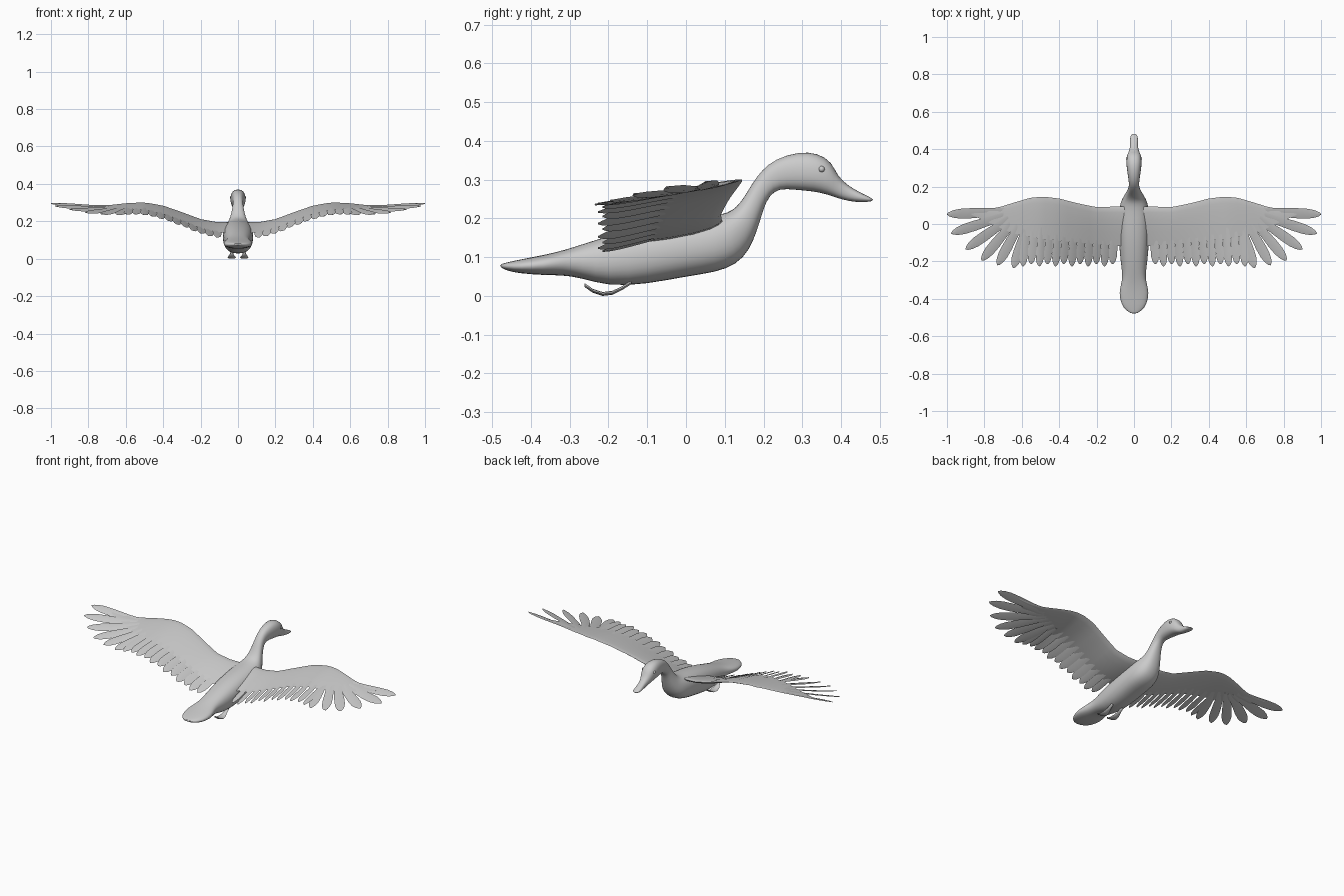
import bpy, bmesh, math
from mathutils import Vector

cube = bpy.data.objects.get("Cube")
if cube:
    bpy.data.objects.remove(cube, do_unlink=True)

grey = bpy.data.materials.new("soft grey")
grey.use_nodes = True
grey.diffuse_color = (0.6, 0.6, 0.6, 1)
grey.node_tree.nodes["Principled BSDF"].inputs["Base Color"].default_value = (0.6, 0.6, 0.6, 1)


def loft(bm, rings):
    """Skin closed rings of points and cap both ends."""
    rows = [[bm.verts.new(p) for p in ring] for ring in rings]
    count = len(rows[0])
    for a, b in zip(rows, rows[1:]):
        for i in range(count):
            j = (i + 1) % count
            bm.faces.new((a[i], a[j], b[j], b[i]))
    bm.faces.new(rows[0][::-1])
    bm.faces.new(rows[-1])


def finish(bm, name, mirror=False, subdivide=False, angle=60):
    bmesh.ops.recalc_face_normals(bm, faces=bm.faces[:])
    mesh = bpy.data.meshes.new(name)
    bm.to_mesh(mesh)
    bm.free()
    obj = bpy.data.objects.new(name, mesh)
    bpy.context.collection.objects.link(obj)
    mesh.materials.append(grey)
    bpy.ops.object.select_all(action="DESELECT")
    obj.select_set(True)
    bpy.context.view_layer.objects.active = obj
    bpy.ops.object.shade_smooth_by_angle(angle=math.radians(angle))
    if mirror:
        obj.modifiers.new("Mirror", "MIRROR")
    if subdivide:
        obj.modifiers.new("Subdivision", "SUBSURF").levels = 1
    return obj


def sample(table, x):
    """Linear interpolation through (position, value) pairs."""
    for (x0, v0), (x1, v1) in zip(table, table[1:]):
        if x <= x1:
            return v0 + (v1 - v0) * max(0, (x - x0) / (x1 - x0))
    return table[-1][1]


# Body, neck, head and bill: back y, z; belly y, z; half width (hundredths)
sections = [
    (-48, 8.2, -48, 7.4, 1.5), (-46, 8.7, -46, 6.4, 4.5), (-43, 9.4, -43, 5.8, 7),
    (-36, 10.7, -37, 5.3, 8.3), (-31, 12, -32, 5.3, 6.7), (-27, 13.3, -27, 4.6, 6.2),
    (-20, 15.6, -20, 2.3, 7.3), (-10, 18.3, -10, 2.9, 8.2), (0, 20, 0, 4.9, 8.4),
    (7, 20.7, 8, 6, 8.2), (11, 21.6, 13, 8, 7.2), (13, 23, 16.3, 11.5, 5.6),
    (15, 25.5, 18.5, 17, 4.2), (17, 29, 20, 22.5, 3.2), (19.5, 32.5, 21.5, 25.8, 2.7),
    (23, 35.4, 24, 27.7, 2.9), (29, 37.3, 28, 27.3, 3.8), (34, 37, 33, 26.9, 4.3),
    (37.7, 34.6, 36.5, 26.1, 3.7), (39, 31, 39, 25.2, 2.6), (42, 28.3, 42, 24.4, 2),
    (45, 26.7, 45, 24.1, 2.3), (47.6, 25.4, 47.6, 24.3, 1.8), (48.2, 25, 48.2, 24.6, 0.8)]


def soft_box(v):
    return math.copysign(abs(v) ** 0.85, v)


bm = bmesh.new()
rings = []
for ty, tz, by, bz, half in sections:
    top, low = Vector((0, ty, tz)) / 100, Vector((0, by, bz)) / 100
    ring = []
    for i in range(16):
        a = math.tau * i / 16
        p = (top + low) / 2 + (top - low) / 2 * soft_box(math.sin(a))
        p.x = half / 100 * soft_box(math.cos(a))
        ring.append(p)
    rings.append(ring)
loft(bm, rings)
finish(bm, "body", subdivide=True)

# Wing shape along the span
lead_y = [(0.04, 0.095), (0.2, 0.09), (0.3, 0.11), (0.4, 0.136), (0.48, 0.146),
          (0.55, 0.141), (0.63, 0.118), (0.72, 0.09), (0.8, 0.076), (1, 0.065)]
lead_z = [(0.04, 0.195), (0.12, 0.197), (0.2, 0.212), (0.3, 0.25), (0.4, 0.285),
          (0.5, 0.303), (0.6, 0.298), (0.7, 0.287), (0.8, 0.286), (1, 0.3)]
rear_y = [(0.04, -0.12), (0.3, -0.1), (0.5, -0.08), (0.65, -0.05), (0.76, 0), (0.87, 0.05)]
slope = [(0.04, 0.27), (0.5, 0.17), (1, 0.12)]
depth = [(0.04, 0.04), (0.3, 0.025), (0.6, 0.014), (0.9, 0.004)]


def wing_z(x, y):
    return sample(lead_z, x) - sample(slope, x) * (sample(lead_y, x) - y)


# Wing arm: airfoil sections from the shoulder outward
bm = bmesh.new()
rings = []
for k in range(22):
    x = 0.04 + 0.83 * k / 21
    front, rear, thick = sample(lead_y, x), sample(rear_y, x), sample(depth, x)
    ring = []
    for side, steps in ((0, (0, 0.04, 0.15, 0.35, 0.65, 1)), (-1, (0.9, 0.65, 0.35, 0.15, 0.04))):
        for s in steps:
            y = front + (rear - front) * s
            bulge = thick * math.sqrt(s) * (1 - s) * 1.6
            ring.append((x, y, wing_z(x, y) + bulge * (0.35 if side == 0 else -0.65) - 0.002))
    rings.append(ring)
loft(bm, rings)
finish(bm, "wings", mirror=True)

# Flight feathers: thin, ridged blades that follow the wing surface
blade = [(0, 0.7), (0.3, 0.85), (0.6, 1), (0.78, 0.97), (0.9, 0.72), (0.97, 0.38), (1, 0.06)]


def feather(bm, root, tip, half, tilt):
    root, tip = Vector(root), Vector(tip)
    across = Vector((-(tip - root).y, (tip - root).x)).normalized()
    rings = []
    for t, w in blade:
        mid = root.lerp(tip, t)
        ring = []
        for u, lift in ((-1, 0), (0, 0.003), (1, 0), (0, -0.002)):
            p = mid + across * half * w * u
            ring.append((p.x, p.y, wing_z(p.x, p.y) + lift + tilt * u * w - 0.004))
        rings.append(ring)
    loft(bm, rings)


bm = bmesh.new()
for i in range(12):
    x = 0.115 + 0.043 * i
    feather(bm, (x - 0.01, -0.02), (x + 0.006 * i / 11, -0.215 - 0.012 * (i % 2)), 0.022, 0.004)
finish(bm, "secondary_feathers", mirror=True, angle=40)

bm = bmesh.new()
primaries = [((0.57, 0), (0.645, -0.235)), ((0.6, 0.02), (0.73, -0.22)),
             ((0.63, 0.03), (0.815, -0.195)), ((0.65, 0.04), (0.9, -0.135)),
             ((0.67, 0.05), (0.978, -0.05)), ((0.68, 0.066), (1, 0.052))]
for root, tip in primaries:
    feather(bm, root, tip, 0.027, 0.005)
finish(bm, "primary_feathers", mirror=True, angle=40)

# Feet: curved webbed paddles tucked under the tail
bm = bmesh.new()
foot = [(-0.14, 0.036, 0.008), (-0.165, 0.02, 0.011), (-0.19, 0.008, 0.018),
        (-0.215, 0.005, 0.022), (-0.24, 0.013, 0.018), (-0.262, 0.028, 0.006)]
rings = []
for y, z, half in foot:
    rings.append([(0.034 + half * math.cos(a), y, z + 0.005 * math.sin(a))
                  for a in (math.tau * i / 8 for i in range(8))])
loft(bm, rings)
finish(bm, "feet", mirror=True)

# Eyes
bm = bmesh.new()
bmesh.ops.create_uvsphere(bm, u_segments=12, v_segments=8, radius=0.008)
bmesh.ops.translate(bm, verts=bm.verts[:], vec=(0.036, 0.35, 0.327))
finish(bm, "eyes", mirror=True)
